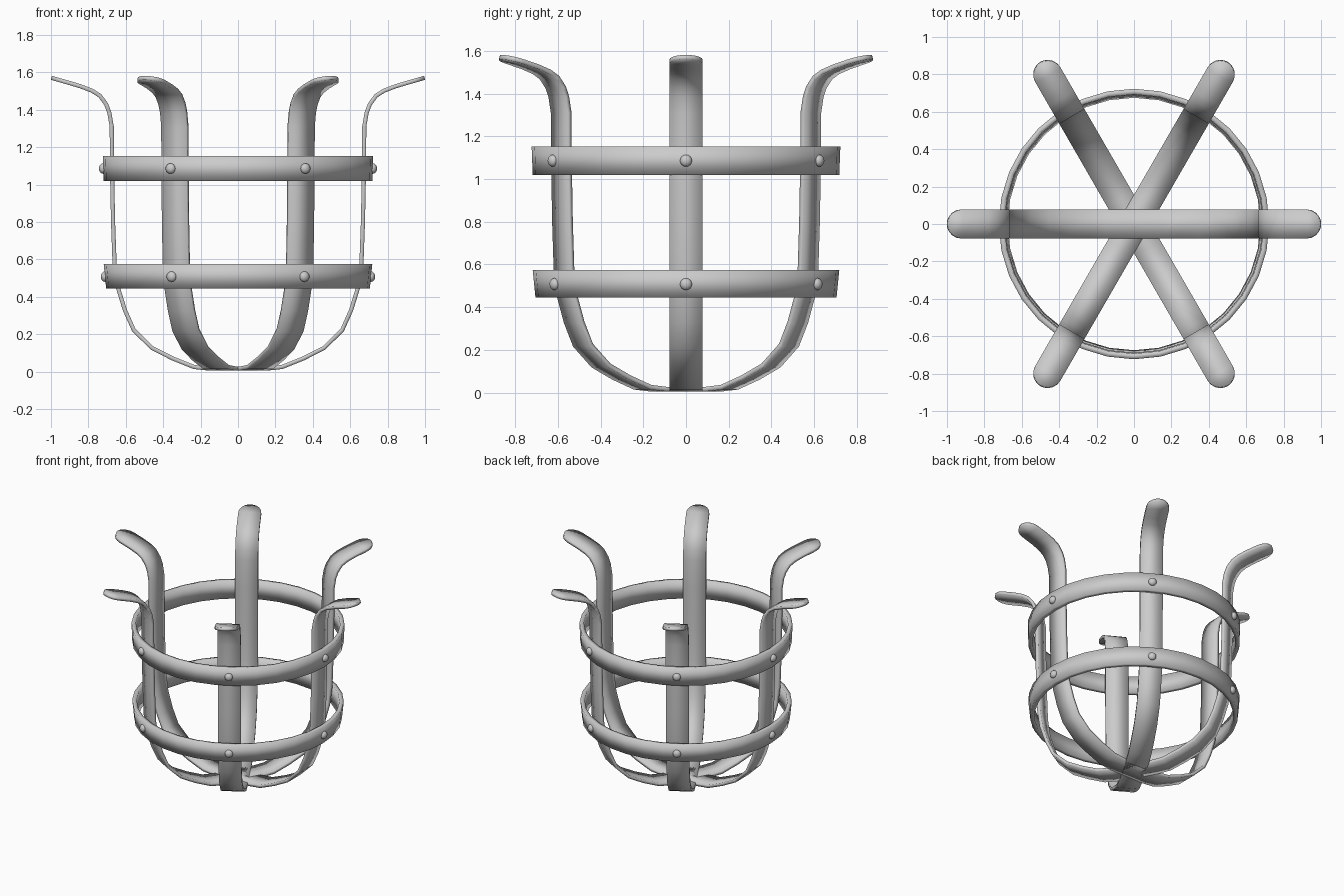
import bpy, bmesh
from math import sin, cos, pi, sqrt, radians

if "Cube" in bpy.data.objects:
    bpy.data.objects.remove(bpy.data.objects["Cube"])

HALF_W, THICK = 0.078, 0.022


def make(name, bm, smooth=True):
    bmesh.ops.recalc_face_normals(bm, faces=bm.faces[:])
    me = bpy.data.meshes.new(name)
    bm.to_mesh(me)
    bm.free()
    for p in me.polygons:
        p.use_smooth = smooth
    ob = bpy.data.objects.new(name, me)
    bpy.context.collection.objects.link(ob)
    return ob


# Centre line of one basket arm: radius, height
path = [(0.15, 0.016), (0.235, 0.025), (0.35, 0.071), (0.46, 0.127), (0.557, 0.222),
        (0.605, 0.33), (0.642, 0.45), (0.66, 0.58), (0.668, 0.8), (0.674, 1.1),
        (0.675, 1.31), (0.688, 1.385), (0.705, 1.43), (0.738, 1.475), (0.78, 1.502),
        (0.84, 1.525), (0.92, 1.549)]
stations = [(r, z, HALF_W) for r, z in path]
# Rounded tip
for a in (20, 40, 58, 74, 86):
    s = sin(radians(a))
    stations.append((0.92 + 0.078 * s, 1.549 + 0.022 * s, HALF_W * cos(radians(a))))
full = [(-r, z, w) for r, z, w in reversed(stations)] + stations

# Three crossing straps, each bent into two arms
for i in range(3):
    bm = bmesh.new()
    rows = [(bm.verts.new((r, -w, z)), bm.verts.new((r, w, z))) for r, z, w in full]
    for (a, b), (c, d) in zip(rows, rows[1:]):
        bm.faces.new((a, c, d, b))
    strap = make(f"strap_{i + 1}", bm)
    strap.rotation_euler.z = i * pi / 3
    sol = strap.modifiers.new("thickness", "SOLIDIFY")
    sol.thickness, sol.offset = THICK, 0


# Flat hoops, slightly tapered
def hoop(name, z0, z1, r0, r1, t=0.03, n=32):
    bm = bmesh.new()
    prof = [(r0, z0), (r1, z1), (r1 - t, z1), (r0 - t, z0)]
    cols = [[bm.verts.new((r * cos(2 * pi * k / n), r * sin(2 * pi * k / n), z))
             for r, z in prof] for k in range(n)]
    for k in range(n):
        a, b = cols[k], cols[(k + 1) % n]
        for j in range(4):
            m = (j + 1) % 4
            bm.faces.new((a[j], b[j], b[m], a[m]))
    return make(name, bm)


hoop("upper_hoop", 1.02, 1.152, 0.718, 0.723)
hoop("lower_hoop", 0.445, 0.575, 0.705, 0.718)

# Domed rivets where arms meet hoops
for label, z, r in (("upper", 1.086, 0.721), ("lower", 0.508, 0.711)):
    for i in range(6):
        bm = bmesh.new()
        bmesh.ops.create_uvsphere(bm, u_segments=16, v_segments=8, radius=0.028)
        rivet = make(f"{label}_rivet_{i + 1}", bm)
        a = i * pi / 3
        rivet.location = (r * cos(a), r * sin(a), z)
        rivet.rotation_euler.z = a
        rivet.scale.x = 0.8
